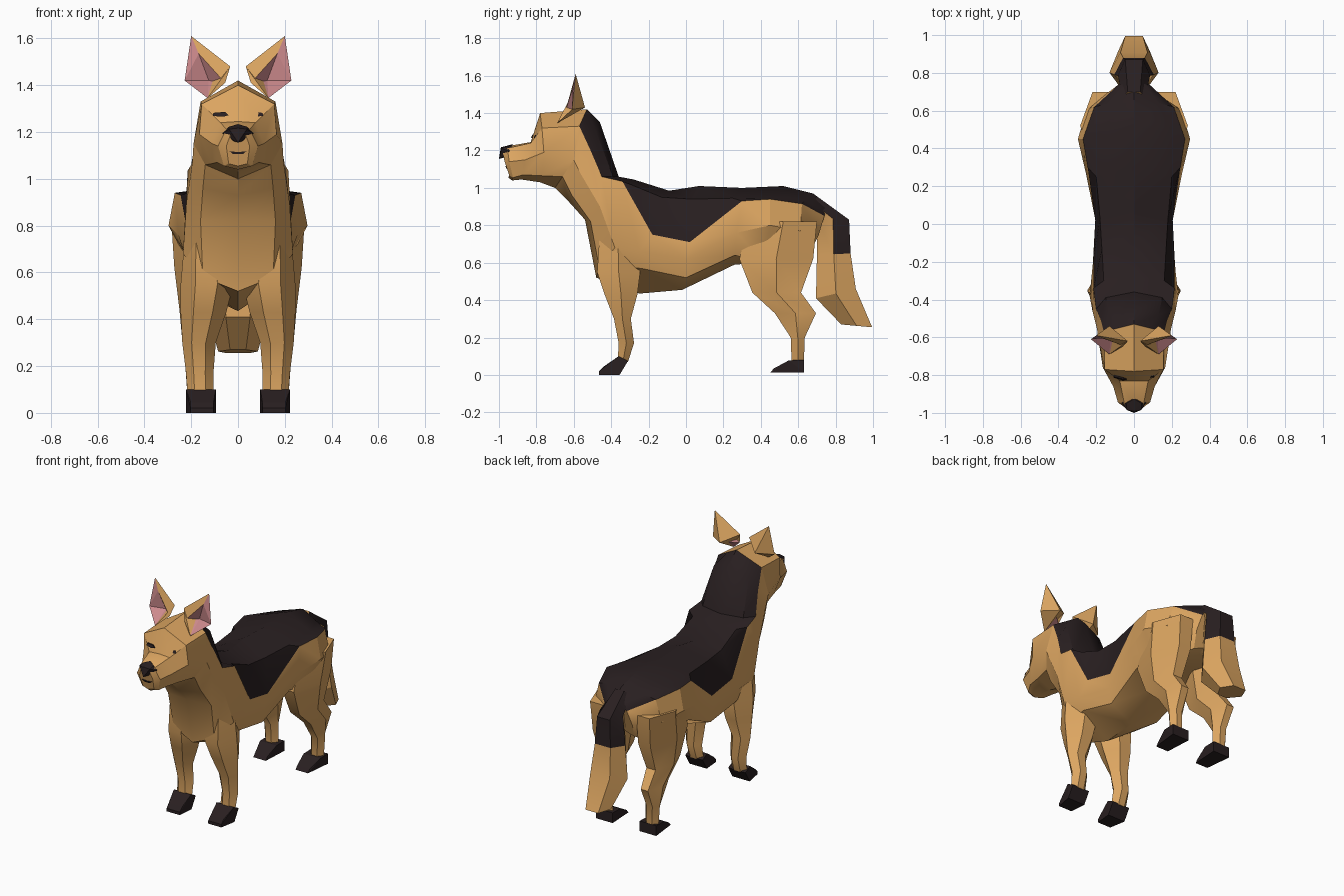
import bpy, bmesh
from mathutils import Vector
from mathutils.bvhtree import BVHTree

if "Cube" in bpy.data.objects:
    bpy.data.objects.remove(bpy.data.objects["Cube"])


def material(name, rgb):
    m = bpy.data.materials.new(name)
    m.diffuse_color = (*rgb, 1)
    m.use_nodes = True
    m.node_tree.nodes["Principled BSDF"].inputs["Base Color"].default_value = m.diffuse_color
    return m


TAN = material("tan_fur", (0.72, 0.38, 0.12))
BLACK = material("black_fur", (0.022, 0.014, 0.015))
PINK = material("ear_pink", (0.60, 0.25, 0.26))


def finish(name, bm, mats, smooth=True):
    bmesh.ops.recalc_face_normals(bm, faces=bm.faces)
    me = bpy.data.meshes.new(name)
    bm.to_mesh(me)
    bm.free()
    for m in mats:
        me.materials.append(m)
    ob = bpy.data.objects.new(name, me)
    bpy.context.collection.objects.link(ob)
    if smooth:
        bpy.ops.object.select_all(action='DESELECT')
        ob.select_set(True)
        bpy.context.view_layer.objects.active = ob
        bpy.ops.object.shade_smooth_by_angle(angle=0.55)
    return ob


def loft(name, rings, mats, rule=None, caps=(True, True)):
    """Skin closed rings; rule(station, strip) gives the material index."""
    bm = bmesh.new()
    rows = [[bm.verts.new(p) for p in r] for r in rings]
    n = len(rows[0])
    for i in range(len(rows) - 1):
        for j in range(n):
            k = (j + 1) % n
            f = bm.faces.new((rows[i][j], rows[i][k], rows[i + 1][k], rows[i + 1][j]))
            f.material_index = rule(i, j) if rule else 0
    if caps[0]:
        bm.faces.new(rows[0])
    if caps[1]:
        bm.faces.new(rows[-1])
    return finish(name, bm, mats)


def mirrored(half):
    """Half section from top centre to bottom centre, closed across x = 0."""
    return list(half) + [(-x, y, z) for x, y, z in half[-2:0:-1]]


def hull(name, pts, mat):
    bm = bmesh.new()
    vs = [bm.verts.new(p) for p in pts]
    res = bmesh.ops.convex_hull(bm, input=vs)
    bmesh.ops.delete(bm, geom=list({v for v in res["geom_interior"] + res["geom_unused"]
                                    if isinstance(v, bmesh.types.BMVert)}), context='VERTS')
    return finish(name, bm, [mat], False)


def centre(pts):
    return [(0, y, z) for y, z in pts]


# Body and neck: rails running from the back of the head to the rump
spine = centre([(-.53, 1.42), (-.46, 1.35), (-.36, 1.06), (-.28, 1.045), (-.09, .985),
                (.07, 1.01), (.30, 1.0), (.52, 1.01), (.68, .97), (.76, .91)])
back_edge = [(.08, -.55, 1.375), (.13, -.48, 1.30), (.15, -.39, 1.06), (.16, -.30, 1.02),
             (.17, -.13, .95), (.18, .03, .94), (.20, .25, .945), (.20, .48, .95),
             (.13, .64, .94), (.05, .75, .89)]
saddle_edge = [(.16, -.57, 1.33), (.175, -.51, 1.2), (.20, -.45, 1.06), (.215, -.34, 1.035),
               (.215, -.18, .75), (.205, .02, .71), (.245, .30, .93), (.27, .45, .94),
               (.21, .62, .915), (.08, .74, .85)]
flank = [(.19, -.60, 1.15), (.195, -.56, 1.07), (.22, -.46, .90), (.235, -.38, .68),
         (.22, -.25, .66), (.20, 0, .62), (.255, .27, .76), (.297, .45, .80),
         (.25, .61, .77), (.10, .71, .75)]
belly_edge = [(.14, -.66, 1.06), (.15, -.61, .96), (.16, -.51, .82), (.15, -.465, .58),
              (.20, -.24, .57), (.18, 0, .52), (.20, .26, .64), (.19, .42, .60),
              (.17, .58, .60), (.08, .66, .65)]
keel = centre([(-.70, 1.0), (-.63, .93), (-.54, .83), (-.48, .52), (-.25, .435),
               (-.02, .455), (.26, .59), (.45, .64), (.60, .66), (.67, .68)])
rails = zip(spine, back_edge, saddle_edge, flank, belly_edge, keel)
loft("body", [mirrored(r) for r in rails], [TAN, BLACK],
     lambda i, j: 1 if j in (0, 1, 8, 9) else 0, (False, True))

# Head: sections from the neck joint to the muzzle end
head_sections = [
    [(0, -.53, 1.42), (.16, -.57, 1.33), (.19, -.60, 1.15), (.14, -.66, 1.06), (0, -.70, 1.0)],
    [(0, -.78, 1.40), (.155, -.77, 1.32), (.165, -.76, 1.19), (.11, -.77, 1.065), (0, -.78, 1.03)],
    [(0, -.83, 1.245), (.075, -.83, 1.24), (.11, -.86, 1.15), (.09, -.87, 1.07), (0, -.88, 1.045)],
    [(0, -.96, 1.222), (.05, -.955, 1.212), (.085, -.945, 1.14), (.06, -.925, 1.055), (0, -.93, 1.04)],
    [(0, -.985, 1.20), (.03, -.98, 1.195), (.05, -.97, 1.14), (.04, -.945, 1.065), (0, -.95, 1.055)]]
head = loft("head", [mirrored(s) for s in head_sections], [TAN], caps=(False, True))

# Nose
hull("nose", [(0, -.925, 1.234), (0, -1.0, 1.155), (0, -.99, 1.217)] +
     [(s * x, y, z) for s in (-1, 1) for x, y, z in
      ((.066, -.945, 1.195), (.038, -.985, 1.212), (.04, -.95, 1.222), (.03, -.96, 1.165))], BLACK)

# Painted eyes and mouth: thin plates laid on the face
tree = BVHTree.FromPolygons([v.co for v in head.data.vertices],
                            [p.vertices[:] for p in head.data.polygons])


def face_plate(name, outline):
    bm = bmesh.new()
    vs = []
    for x, z in outline:
        hit = tree.ray_cast(Vector((x, -2, z)), Vector((0, 1, 0)))[0]
        vs.append(bm.verts.new((x, (hit.y if hit else -.8) - .006, z)))
    f = bm.faces.new(vs)
    ex = bmesh.ops.extrude_face_region(bm, geom=[f])
    for v in ex["geom"]:
        if isinstance(v, bmesh.types.BMVert):
            v.co.y += .008
    finish(name, bm, [BLACK], False)


face_plate("mouth", [(-.036, 1.118), (-.02, 1.105), (.02, 1.105), (.036, 1.118), (0, 1.114)])

# Tail: front line, rear line and half width
tail_rings = []
for fy, fz, by, bz, w in [(.64, .90, .70, .955, .06), (.70, .84, .872, .83, .085),
                          (.70, .64, .88, .65, .105), (.695, .41, .908, .46, .13),
                          (.83, .27, .995, .255, .085)]:
    my, mz = fy + (by - fy) * .5, fz + (bz - fz) * .5
    tail_rings.append([(.4 * w, fy, fz), (w, my, mz), (.55 * w, by, bz),
                       (-.55 * w, by, bz), (-w, my, mz), (-.4 * w, fy, fz)])
loft("tail", tail_rings, [TAN, BLACK],
     lambda i, j: 1 if i < 2 and j in (1, 2, 3) else 0)


def leg(name, s, sections):
    """Six-sided limb; each section is z, inner x, outer x, front y, rear y."""
    rings = []
    for z, a, b, f, r in sections:
        lo, hi, m = a + (b - a) * .3, a + (b - a) * .72, (f + r) / 2
        rings.append([(s * x, y, z) for x, y in
                      ((lo, f), (hi, f), (b, m), (hi, r), (lo, r), (a, m))])
    loft(name, rings, [TAN])


def paw(name, s, profile, x0, x1):
    """Side profile widened across the foot, toes tapering."""
    y0 = min(p[0] for p in profile)
    pts = []
    for y, z in profile:
        t = .02 if y < y0 + .04 else 0
        pts += [(s * (x0 + t * .5), y, z), (s * (x1 - t), y, z)]
    hull(name, pts, BLACK)


for side, s in (("left", 1), ("right", -1)):
    # Legs and paws
    leg("front_leg_" + side, s, [(.78, .06, .225, -.46, -.27), (.55, .02, .245, -.475, -.245),
                                 (.43, .05, .245, -.435, -.26), (.30, .095, .238, -.385, -.295),
                                 (.17, .105, .222, -.36, -.278), (.07, .105, .215, -.365, -.31)])
    leg("hind_leg_" + side, s, [(.82, .05, .285, .34, .70), (.62, .06, .272, .285, .68),
                                (.44, .09, .25, .355, .615), (.33, .115, .24, .475, .695),
                                (.20, .12, .225, .56, .635), (.06, .12, .215, .565, .63)])
    paw("front_paw_" + side, s, [(-.465, 0), (-.465, .02), (-.44, .045), (-.36, .10),
                                 (-.31, .075), (-.355, 0)], .095, .222)
    paw("hind_paw_" + side, s, [(.45, .012), (.47, .035), (.55, .078), (.632, .08),
                                (.632, .012)], .10, .222)
    # Eyes
    face_plate("eye_" + side, [(s * x, z) for x, z in
                               ((.04, 1.272), (.055, 1.286), (.105, 1.282),
                                (.108, 1.268), (.06, 1.266))])
    # Ears: tan shell with a pink hollow
    P = [(.20, -.59, 1.61), (.228, -.61, 1.42), (.13, -.69, 1.345), (.033, -.62, 1.48),
         (.125, -.585, 1.42), (.168, -.605, 1.535), (.055, -.645, 1.41), (.13, -.54, 1.43)]
    bm = bmesh.new()
    v = [bm.verts.new((s * x, y, z)) for x, y, z in P]
    for loop, pink in (((0, 1, 5), 1), ((1, 4, 5), 1), ((1, 2, 4), 1), ((5, 4, 6), 1),
                       ((6, 4, 2), 1), ((0, 5, 6, 3), 0), ((3, 6, 2), 0), ((0, 3, 7), 0),
                       ((3, 2, 7), 0), ((2, 1, 7), 0), ((1, 0, 7), 0)):
        bm.faces.new([v[i] for i in loop]).material_index = pink
    finish("ear_" + side, bm, [TAN, PINK], False)
